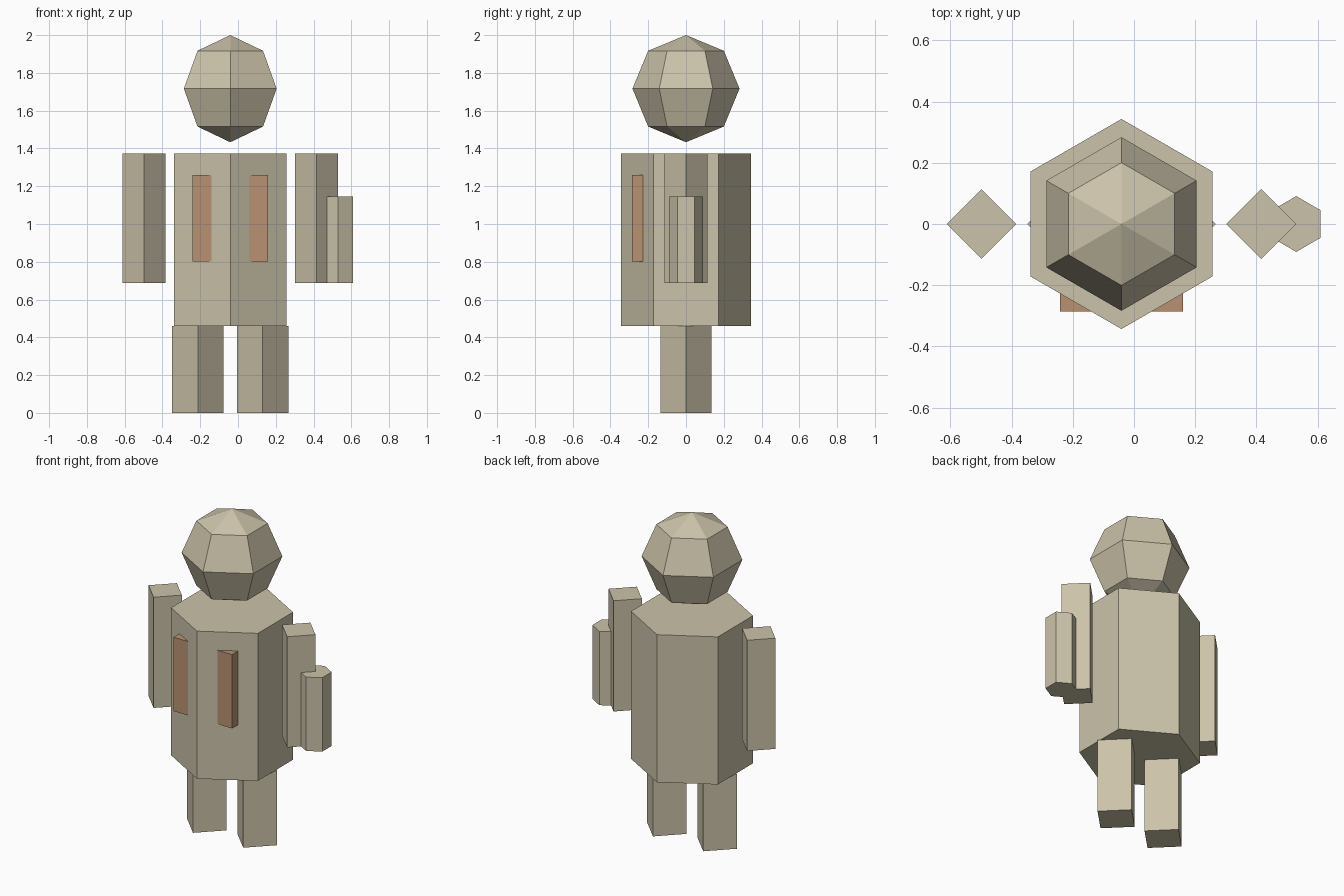
import bpy

cube = bpy.data.objects.get("Cube")
if cube:
    bpy.data.objects.remove(cube, do_unlink=True)


def make_material(name, rgb):
    mat = bpy.data.materials.new(name)
    mat.use_nodes = True
    mat.diffuse_color = (*rgb, 1)
    mat.node_tree.nodes["Principled BSDF"].inputs["Base Color"].default_value = (*rgb, 1)
    return mat


stone = make_material("pale_stone", (0.60, 0.545, 0.40))
copper = make_material("copper_brown", (0.48, 0.29, 0.17))


def finish(name, mat):
    obj = bpy.context.object
    obj.name = obj.data.name = name
    obj.data.materials.append(mat)
    return obj


def prism(name, sides, radius, x, bottom, top):
    """Upright prism with corners on the y axis."""
    bpy.ops.mesh.primitive_cylinder_add(
        vertices=sides, radius=radius, depth=top - bottom,
        location=(x, 0, (bottom + top) / 2))
    return finish(name, stone)


MID = -0.041       # centre line of the figure
HIP, SHOULDER = 0.46, 1.373
ARM_END = 0.688

# Torso
prism("torso", 6, 0.343, MID, HIP, SHOULDER)

# Faceted head
bpy.ops.mesh.primitive_uv_sphere_add(
    segments=6, ring_count=4, radius=0.2835, location=(MID, 0, 1.7165))
finish("head", stone)

# Limbs and chest plates, one per side
for side, label in ((-1, "right"), (1, "left")):
    prism(label + "_leg", 4, 0.136, MID + side * 0.172, 0, HIP)
    prism(label + "_arm", 4, 0.114, MID + side * 0.457, ARM_END, SHOULDER)
    bpy.ops.mesh.primitive_cube_add(size=1, location=(MID + side * 0.149, -0.234, 1.031))
    bpy.context.object.scale = (0.103, 0.103, 0.457)
    finish(label + "_chest_plate", copper)

# Canister on the outside of the left arm
prism("arm_canister", 6, 0.091, 0.53, ARM_END, 1.145)
